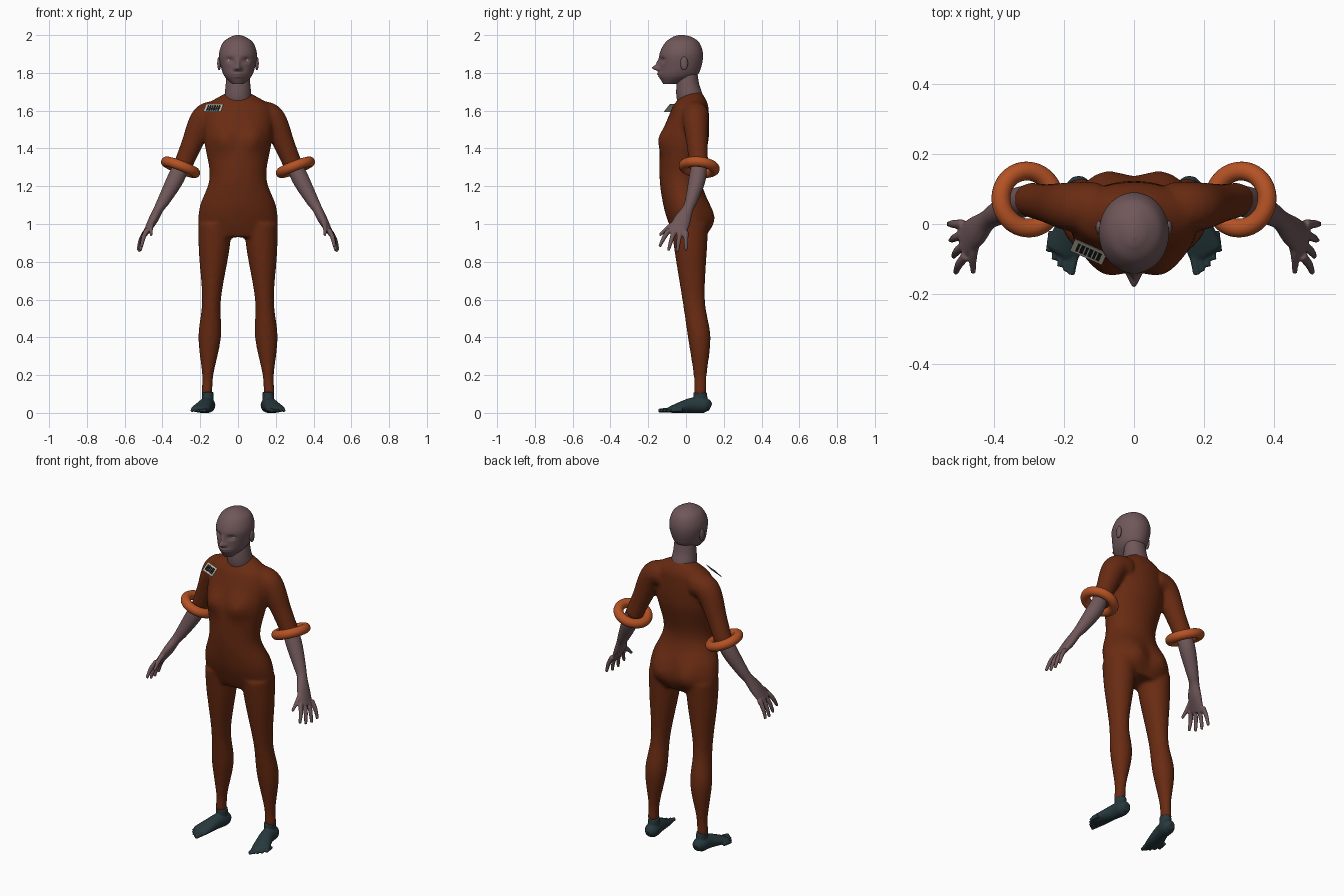
import bpy, bmesh, math
from mathutils import Vector, Matrix

default_cube = bpy.data.objects.get("Cube")
if default_cube:
    bpy.data.objects.remove(default_cube)

X, Y, Z = Matrix.Identity(3)
SIDES = {"left": 1, "right": -1}


def material(name, *rgb):
    mat = bpy.data.materials.new(name)
    mat.use_nodes = True
    mat.diffuse_color = (*rgb, 1)
    shader = mat.node_tree.nodes["Principled BSDF"]
    shader.inputs["Base Color"].default_value = mat.diffuse_color
    return mat


rust_suit = material("rust brown suit", .14, .024, .006)
dusky_skin = material("dusky skin", .16, .095, .1)
dark_teal = material("dark teal sock", .02, .04, .045)
orange = material("orange ring", .46, .085, .018)
pale_paper = material("pale label", .5, .48, .4)
black_ink = material("black ink", .01, .01, .01)
eye_white = material("eye white", .6, .55, .55)


def spline(keys, steps):
    """Smooth curve through keys (x, y, z, radius, optional second radius)."""
    points = [Vector(key if len(key) > 4 else (*key, key[-1])) for key in keys]
    points = [points[0], *points, points[-1]]
    curve = []
    for before, start, end, after in zip(points, points[1:], points[2:], points[3:]):
        leave, arrive = (end - before) / 2, (after - start) / 2
        for step in range(steps):
            t = step / steps
            blend = t * t * (3 - 2 * t)
            curve.append(start.lerp(end, blend)
                         + leave * t * (1 - t) ** 2 - arrive * t * t * (1 - t))
    return curve + [points[-1]]


def tube(bm, keys, reference=Y, upright=False, segments=32, steps=6, side=1):
    """Loft ellipses along a path; upright keeps every ring horizontal."""
    points = spline(keys, steps)
    rings, faces = [], []
    for i, point in enumerate(points):
        tangent = Z
        if not upright:
            following = points[min(i + 1, len(points) - 1)]
            tangent = (following.xyz - points[max(i - 1, 0)].xyz).normalized()
        depth = (reference - tangent * tangent.dot(reference)).normalized()
        across = depth.cross(tangent)
        ring = []
        for j in range(segments):
            angle = math.tau * j / segments
            co = (point.xyz + across * math.cos(angle) * point[3]
                  + depth * math.sin(angle) * point[4])
            ring.append(bm.verts.new((co.x * side, co.y, co.z)))
        rings.append(ring)
    for lower, upper in zip(rings, rings[1:]):
        for j in range(segments):
            faces.append(bm.faces.new((lower[j - 1], lower[j], upper[j], upper[j - 1])))
    faces += [bm.faces.new(rings[0]), bm.faces.new(rings[-1])]
    bmesh.ops.recalc_face_normals(bm, faces=faces)


def column(bm, rows, centre=lambda z: 0, **options):
    """Upright loft from rows of (height, half width, front y, back y)."""
    keys = [(centre(z), (front + back) / 2, z, width, (back - front) / 2)
            for z, width, front, back in rows]
    tube(bm, keys, upright=True, **options)


def swell(bm, facing, x, z, width, height, amount):
    """Push a soft bump out of (or into) both halves of the front or back."""
    for vert in bm.verts:
        if vert.co.y * facing > .03:
            off_x = (abs(vert.co.x) - x) / width
            off_z = (vert.co.z - z) / height
            vert.co.y += facing * amount * math.exp(-off_x ** 2 - off_z ** 2)


def ellipsoid(bm, location, size):
    matrix = Matrix.LocRotScale(Vector(location), None, Vector(size))
    bmesh.ops.create_uvsphere(bm, u_segments=24, v_segments=16, radius=1, matrix=matrix)


def finish(name, bm, mat, voxel=None, smoothing=3, mirror=False, smooth=True):
    mesh = bpy.data.meshes.new(name)
    bm.to_mesh(mesh)
    bm.free()
    mesh.materials.append(mat)
    if smooth:
        mesh.shade_smooth()
    obj = bpy.data.objects.new(name, mesh)
    bpy.context.collection.objects.link(obj)
    if voxel:
        blend = obj.modifiers.new("blend parts", "REMESH")
        blend.mode = "VOXEL"
        blend.voxel_size = voxel
        blend.use_smooth_shade = True
        soften = obj.modifiers.new("soften joins", "SMOOTH")
        soften.iterations = smoothing
    if mirror:
        obj.modifiers.new("mirror", "MIRROR")


# Suit: torso, legs and sleeves blended together
suit = bmesh.new()
column(suit, [(.93, .18, -.06, .1), (1, .21, -.09, .13), (1.1, .2, -.12, .12),
              (1.25, .15, -.14, .08), (1.45, .18, -.13, .12), (1.6, .18, -.08, .12),
              (1.65, .14, -.05, .11), (1.7, .05, 0, .08)], segments=64)
swell(suit, -1, x=.085, z=1.45, width=.06, height=.06, amount=.03)
swell(suit, 1, x=.09, z=1.04, width=.07, height=.08, amount=.03)
for side in SIDES.values():
    column(suit, [(1, .09, -.08, .12), (.85, .08, -.06, .11), (.6, .05, -.02, .1),
                  (.4, .06, .01, .13), (.2, .03, .04, .11), (.1, .03, .04, .11)],
           centre=lambda z: .17 - z / 20, side=side)
    tube(suit, [(.1, .05, 1.58, .07), (.18, .05, 1.56, .07),
                (.25, .06, 1.41, .055), (.3, .07, 1.29, .05)], side=side)
finish("suit", suit, rust_suit, voxel=.01, smoothing=8)

# Head with a sculpted face, then neck and ears
head = bmesh.new()
column(head, [(1.74, .03, -.12, -.05), (1.78, .07, -.14, .05), (1.83, .09, -.14, .08),
              (1.9, .1, -.14, .09), (1.96, .08, -.11, .07), (1.99, .04, -.07, .03),
              (2, .01, -.04, -.01)], segments=96, steps=12)
swell(head, -1, x=0, z=1.826, width=.015, height=.014, amount=.036)   # nose tip
swell(head, -1, x=0, z=1.85, width=.01, height=.02, amount=.015)      # nose bridge
swell(head, -1, x=.014, z=1.82, width=.01, height=.01, amount=.01)    # nostrils
swell(head, -1, x=0, z=1.79, width=.03, height=.013, amount=.013)     # lips
swell(head, -1, x=0, z=1.787, width=.03, height=.004, amount=-.007)   # mouth line
swell(head, -1, x=.043, z=1.868, width=.02, height=.014, amount=-.014)  # eye sockets
column(head, [(1.6, .06, -.03, .08), (1.67, .07, -.05, .09),
              (1.74, .065, -.05, .07), (1.8, .06, -.04, .06)])
eyes = bmesh.new()
for side in SIDES.values():
    ellipsoid(head, (side * .1, -.01, 1.85), (.01, .02, .036))
    ellipsoid(eyes, (side * .044, -.1, 1.868), (.019, .016, .01))
finish("head", head, dusky_skin)
finish("eyes", eyes, eye_white)

# Forearms and hands, with four fanned fingers and a thumb
hand = bmesh.new()
tube(hand, [(.29, .07, 1.33, .04), (.33, .06, 1.24, .045), (.39, .03, 1.13, .034),
            (.42, .01, 1.08, .026, .03), (.45, -.02, 1.02, .025, .045),
            (.49, -.05, .95, .014, .05)])


def finger(base, tip):
    middle = base.lerp(tip, .5) + (X + Z) / 200
    tube(hand, [(*base, .014), (*middle, .012), (*tip, .008)], segments=16)


for i in range(4):
    t = i / 3
    knuckle = Vector((.48, -.09, .97)).lerp(Vector((.49, 0, .96)), t)
    tip = Vector((.51, -.14, .88)).lerp(Vector((.53, 0, .86)), t)
    finger(knuckle, tip - Z * math.sin(math.pi * t) / 60)
finger(Vector((.45, -.04, 1.02)), Vector((.46, -.14, .94)))
finish("forearms_and_hands", hand, dusky_skin, voxel=.005, mirror=True)

# Feet with separate toes
foot = bmesh.new()
column(foot, [(.03, .03, .04, .12), (.11, .03, .04, .11)], centre=lambda z: .16)
tube(foot, [(.16, .13, .03, .02), (.16, .1, .04, .04), (.17, .03, .04, .04),
            (.2, -.07, .02, .02, .05), (.21, -.09, .015, .01, .04)], reference=X)
for i in range(5):
    t = i / 4
    radius = .01 if i else .013
    tip = Vector((.18, -.145, .012)).lerp(Vector((.245, -.08, .012)), t)
    tip -= Y * math.sin(math.pi * t) / 100
    base = tip + Vector((-.01, .06, .004))
    tube(foot, [(*base, radius), (*tip, radius * .8)], reference=X, segments=16)
finish("feet", foot, dark_teal, voxel=.004, mirror=True)

# Rings around the elbows, square to the arms
for name, side in SIDES.items():
    bpy.ops.mesh.primitive_torus_add(
        location=(side * .304, .07, 1.3), major_radius=.082, minor_radius=.027,
        rotation=(math.radians(-6), math.radians(-21 * side), 0),
        major_segments=48, minor_segments=20)
    arm_ring = bpy.context.object
    arm_ring.name = name + "_arm_ring"
    arm_ring.data.materials.append(orange)
    arm_ring.data.shade_smooth()

# Chest label: thin tilted plate with a row of dark bars
along = Vector((.09, -.04, 0)).normalized()
outward = along.cross(Vector((.015, .034, .043))).normalized()
frame = Matrix((along, outward.cross(along), outward)).transposed().to_4x4()
frame.translation = (-.13, -.08, 1.614)


def plate(bm, x, lift, size):
    local = Matrix.LocRotScale(Vector((x, 0, lift)), None, Vector(size))
    bmesh.ops.create_cube(bm, size=1, matrix=frame @ local)


label, bars = bmesh.new(), bmesh.new()
plate(label, x=0, lift=0, size=(.1, .054, .003))
for i in range(6):
    plate(bars, x=(i - 2.5) * .013, lift=.002, size=(.008 + i % 2 * .003, .034, .002))
finish("chest_label", label, pale_paper, smooth=False)
finish("label_bars", bars, black_ink, smooth=False)
